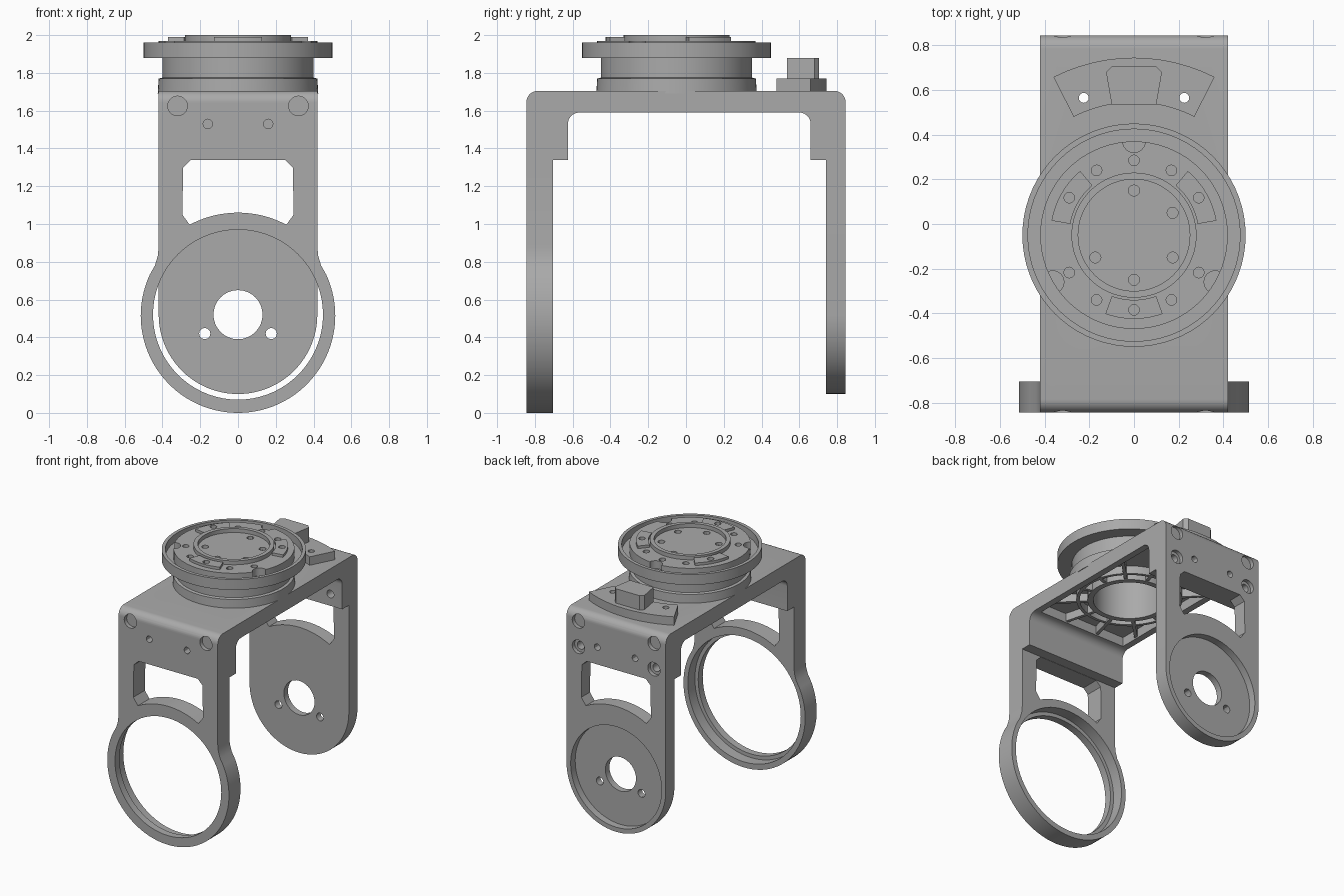
import bpy, bmesh, math
from mathutils import Vector

cube = bpy.data.objects.get("Cube")
if cube:
    bpy.data.objects.remove(cube)

grey = bpy.data.materials.new("plain_grey")
grey.use_nodes = True
COLOUR = (0.4, 0.4, 0.4, 1)
grey.diffuse_color = COLOUR
grey.node_tree.nodes["Principled BSDF"].inputs["Base Color"].default_value = COLOUR

CY = -0.05          # turntable centre in y
EYE = 0.515         # height of the arm pivots


def finish(name, bm):
    bmesh.ops.recalc_face_normals(bm, faces=bm.faces)
    mesh = bpy.data.meshes.new(name)
    bm.to_mesh(mesh)
    bm.free()
    mesh.materials.append(grey)
    ob = bpy.data.objects.new(name, mesh)
    bpy.context.collection.objects.link(ob)
    return ob


def arc(cx, cy, r, a0, a1, n=24):
    angles = [math.radians(a0 + (a1 - a0) * i / n) for i in range(n + 1)]
    return [(cx + r * math.cos(a), cy + r * math.sin(a)) for a in angles]


def circle(cx, cy, r, n=24):
    return arc(cx, cy, r, 0, 360, n)[:-1]


def sector(r0, r1, mid, half, n=12):
    return (arc(0, CY, r1, mid - half, mid + half, n)
            + arc(0, CY, r0, mid + half, mid - half, n))


def prism(name, pts, axis, lo, hi):
    """Extrude a flat outline along the given axis."""
    place = {"x": lambda p, t: (t, p[0], p[1]),
             "y": lambda p, t: (p[0], t, p[1]),
             "z": lambda p, t: (p[0], p[1], t)}[axis]
    bm = bmesh.new()
    face = bm.faces.new([bm.verts.new(place(p, lo)) for p in pts])
    out = bmesh.ops.extrude_face_region(bm, geom=[face])
    move = Vector(place((0, 0), hi - lo))
    bmesh.ops.translate(bm, vec=move, verts=[g for g in out["geom"] if isinstance(g, bmesh.types.BMVert)])
    return finish(name, bm)


def rect(x0, x1, y0, y1):
    return [(x0, y0), (x1, y0), (x1, y1), (x0, y1)]


def lathe(name, profile, steps=72):
    bm = bmesh.new()
    verts = [bm.verts.new((r, CY, z)) for r, z in profile]
    edges = [bm.edges.new(pair) for pair in zip(verts, verts[1:])]
    bmesh.ops.spin(bm, geom=verts + edges, cent=(0, CY, 0), axis=(0, 0, 1),
                   angle=math.tau, steps=steps)
    bmesh.ops.remove_doubles(bm, verts=bm.verts, dist=0.0005)
    return finish(name, bm)


def boolean(ob, tool, operation="DIFFERENCE"):
    mod = ob.modifiers.new("cut", "BOOLEAN")
    mod.operation, mod.object, mod.solver = operation, tool, "EXACT"
    bpy.context.view_layer.objects.active = ob
    bpy.ops.object.modifier_apply(modifier=mod.name)
    bpy.data.objects.remove(tool)


def cut(ob, pts, axis, lo, hi):
    boolean(ob, prism("cutter", pts, axis, lo, hi))


# Bridge with rounded corners and thickened inner steps
side = ([(-0.845, 1.34)] + arc(-0.785, 1.645, 0.06, 180, 90, 8)
        + arc(0.785, 1.645, 0.06, 90, 0, 8) + [(0.845, 1.34), (0.66, 1.34)]
        + arc(0.60, 1.53, 0.06, 0, 90, 8) + arc(-0.565, 1.53, 0.06, 90, 180, 8)
        + [(-0.625, 1.34)])
bracket = prism("bracket", side, "x", -0.42, 0.42)

# Front arm ending in a ring, back arm ending in a round
neck = [(0.42, 1.5), (0.42, 0.88), (0.425, 0.83), (0.44, 0.78)]
front = neck + arc(0, EYE, 0.515, 25, -205, 64) + [(-x, z) for x, z in reversed(neck)]
back = [(0.42, 1.5)] + arc(0, 0.52, 0.42, 0, -180, 48) + [(-0.42, 1.5)]
boolean(bracket, prism("front_arm", front, "y", -0.845, -0.705), "UNION")
boolean(bracket, prism("back_arm", back, "y", 0.74, 0.845), "UNION")

# Arm windows, ring opening, back dish and shaft hole
shoulder = [(0.25, 1.338), (0.29, 1.30), (0.295, 1.05)]
window = (arc(0, EYE, 0.545, 62, 118) + [(-x, z) for x, z in reversed(shoulder)] + shoulder)
cut(bracket, window, "y", -1, -0.6)
cut(bracket, window, "y", 0.6, 1)
cut(bracket, circle(0, 0.52, 0.45, 72), "y", -1, -0.6)
cut(bracket, circle(0, 0.52, 0.478, 72), "y", -0.79, -0.6)
cut(bracket, circle(0, 0.52, 0.385, 72), "y", 0.79, 1)
cut(bracket, circle(0, 0.52, 0.13, 32), "y", 0.6, 1)

# Counterbored screw holes and small pin holes
for x in (-0.32, 0.32):
    cut(bracket, circle(x, 1.625, 0.052), "y", -1, -0.815)
    for z in (1.625, 1.43):
        cut(bracket, circle(x, z, 0.052), "y", 0.815, 1)
    cut(bracket, circle(x, 1.43, 0.03), "y", 0.5, 1)
for x in (-0.16, 0.16):
    cut(bracket, circle(x, 1.53, 0.025, 12), "y", -1, -0.78)
    cut(bracket, circle(x, 1.47, 0.025, 12), "y", 0.78, 1)
    cut(bracket, circle(x * 1.1, 0.42, 0.03, 12), "y", 0.6, 1)

# Underside pocket and central bore
cut(bracket, rect(-0.37, 0.37, -0.56, 0.59), "z", 1.5, 1.66)
cut(bracket, circle(0, CY, 0.27, 48), "z", 1.5, 1.8)

# Radial ribs inside the pocket
for i in range(12):
    a = math.radians(30 * i + 15)
    dx, dy = math.cos(a), math.sin(a)
    reach = min(0.375 / abs(dx), ((0.59 - CY) if dy > 0 else (0.56 + CY)) / abs(dy))
    outline = [(dx * r - dy * w, CY + dy * r + dx * w)
               for r, w in ((0.27, -0.012), (reach, -0.012), (reach, 0.012), (0.27, 0.012))]
    prism("underside_rib", outline, "z", 1.6, 1.665)
lathe("underside_ring_rib", [(0.345, 1.665), (0.345, 1.6), (0.367, 1.6), (0.367, 1.665)])

# Turntable with flange, raised rim and inner collar
table = lathe("turntable", [
    (0, 1.93), (0.25, 1.93), (0.25, 1.595), (0.29, 1.595), (0.29, 1.69), (0.425, 1.69),
    (0.42, 1.77), (0.4, 1.775), (0.4, 1.88), (0.5, 1.88), (0.5, 1.96), (0.475, 1.96),
    (0.475, 1.9), (0.42, 1.9), (0.42, 1.97), (0.28, 1.97), (0.28, 2), (0.25, 2),
    (0.25, 1.97), (0, 1.97)])
for angle in (90, 210, 330):
    a = math.radians(angle)
    cut(table, circle(0.42 * math.cos(a), CY + 0.42 * math.sin(a), 0.05), "z", 1.91, 2.1)

# Raised pads and the bolt circle
pads = [prism("turntable_pad", sector(0.29, 0.375, mid, 20), "z", 1.95, 1.99)
        for mid in (30, 150, 270)]
for i in range(12):
    a = math.radians(30 * i)
    spot = circle(0.335 * math.cos(a), CY + 0.335 * math.sin(a), 0.024, 12)
    if i in (1, 5, 9):
        cut(pads[(1, 5, 9).index(i)], spot, "z", 1.94, 2.1)
    if i not in (0, 6):
        cut(table, spot, "z", 1.92, 2.1)
for angle in (30, 90, 210, 270, 330):
    a = math.radians(angle)
    cut(table, circle(0.2 * math.cos(a), CY + 0.2 * math.sin(a), 0.025, 12), "z", 1.95, 2.1)

# Curved stop plate with its block behind the turntable
plate = prism("stop_plate", sector(0.595, 0.795, 90, 27), "z", 1.69, 1.77)
for x in (-0.225, 0.225):
    for part in (plate, bracket):
        cut(part, circle(x, 0.565, 0.022, 16), "z", 1.5, 1.8)
block = prism("stop_block", [(-0.1, 0.535), (0.1, 0.535), (0.125, 0.68), (0.1, 0.705),
                             (-0.1, 0.705), (-0.125, 0.68)], "z", 1.76, 1.88)

# Smooth the round walls, keep edges sharp
bpy.ops.object.select_all(action="DESELECT")
for ob in bpy.context.collection.objects:
    if ob.type == "MESH" and ob.data.materials and ob.data.materials[0] == grey:
        ob.select_set(True)
        bpy.context.view_layer.objects.active = ob
bpy.ops.object.shade_smooth_by_angle(angle=math.radians(30))
